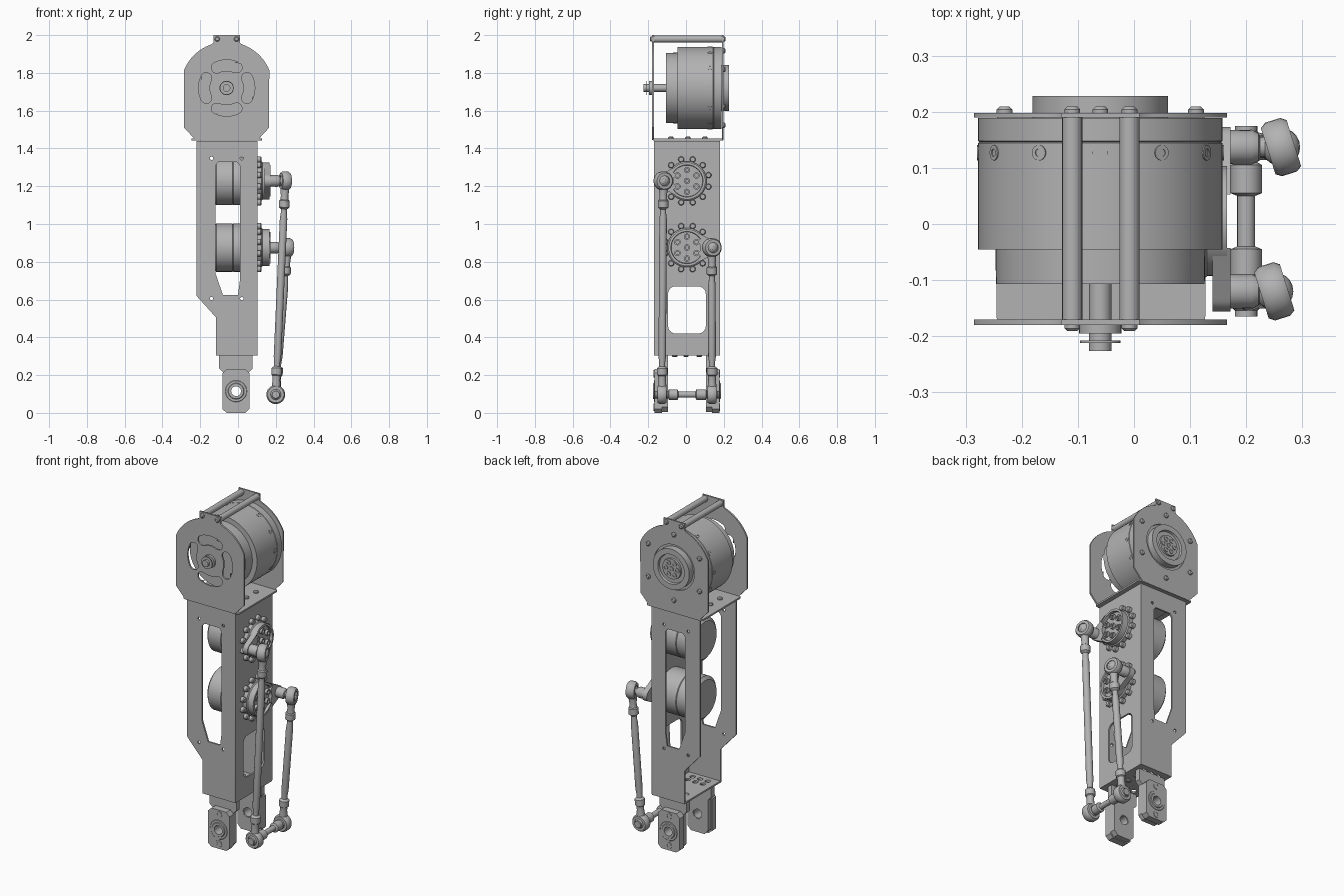
import bpy, bmesh
from math import sin, cos, pi, radians
from mathutils import Vector, Matrix

cube = bpy.data.objects.get("Cube")
if cube:
    bpy.data.objects.remove(cube, do_unlink=True)

grey = bpy.data.materials.new("machined grey")
grey.use_nodes = True
grey.diffuse_color = (0.45, 0.45, 0.45, 1)
grey.node_tree.nodes["Principled BSDF"].inputs["Base Color"].default_value = (0.45, 0.45, 0.45, 1)

X, Y, Z = Vector((1, 0, 0)), Vector((0, 1, 0)), Vector((0, 0, 1))


def finish(name, bm):
    bmesh.ops.remove_doubles(bm, verts=bm.verts, dist=0.00005)
    bmesh.ops.recalc_face_normals(bm, faces=bm.faces)
    mesh = bpy.data.meshes.new(name)
    bm.to_mesh(mesh)
    bm.free()
    mesh.materials.append(grey)
    obj = bpy.data.objects.new(name, mesh)
    bpy.context.collection.objects.link(obj)
    bpy.ops.object.select_all(action="DESELECT")
    obj.select_set(True)
    bpy.context.view_layer.objects.active = obj
    bpy.ops.object.shade_smooth_by_angle(angle=radians(35))
    return obj


def turned(name, profile, places, axis, segs=32, closed=False):
    """Lathe a (radius, distance) profile round an axis at each place."""
    bm = bmesh.new()
    turn = Vector(axis).to_track_quat("Z", "Y")
    for place in places:
        rings = [[bm.verts.new(Vector(place) + turn @ Vector(
            (r * cos(2 * pi * i / segs), r * sin(2 * pi * i / segs), t)))
            for i in range(segs)] for r, t in profile]
        pairs = list(zip(rings, rings[1:]))
        if closed:
            pairs.append((rings[-1], rings[0]))
        for a, b in pairs:
            for i in range(segs):
                j = (i + 1) % segs
                bm.faces.new((a[i], a[j], b[j], b[i]))
    bmesh.ops.remove_doubles(bm, verts=bm.verts, dist=0.00005)
    return finish(name, bm)


def rod(name, radius, start, end, places, axis, segs=32):
    return turned(name, [(0, start), (radius, start), (radius, end), (0, end)], places, axis, segs)


def plate(name, loops, low, high, axis):
    """Sheet cut from an outline plus hole loops, spanning low..high on an axis."""
    curve = bpy.data.curves.new(name, "CURVE")
    curve.dimensions, curve.fill_mode = "2D", "BOTH"
    curve.extrude = (high - low) / 2
    for loop in loops:
        spline = curve.splines.new("POLY")
        spline.points.add(len(loop) - 1)
        for p, (u, v) in zip(spline.points, loop):
            p.co = (u, v, 0, 1)
        spline.use_cyclic_u = True
    temp = bpy.data.objects.new(name + " outline", curve)
    mesh = bpy.data.meshes.new_from_object(temp)
    bm = bmesh.new()
    bm.from_mesh(mesh)
    bpy.data.objects.remove(temp)
    bpy.data.curves.remove(curve)
    bpy.data.meshes.remove(mesh)
    u, v = {"x": (Y, Z), "y": (X, Z), "z": (X, Y)}[axis]
    n = {"x": X, "y": Y, "z": Z}[axis]
    frame = Matrix((u, v, n)).transposed().to_4x4()
    bm.transform(Matrix.Translation(n * (low + high) / 2) @ frame)
    return finish(name, bm)


def arc(cx, cy, r, a0, a1, n=12):
    return [(cx + r * cos(radians(a0 + (a1 - a0) * i / n)),
             cy + r * sin(radians(a0 + (a1 - a0) * i / n))) for i in range(n + 1)]


def circle(cx, cy, r, n=20):
    return arc(cx, cy, r, 0, 360, n)[:-1]


def rounded(x0, x1, y0, y1, r):
    return (arc(x1 - r, y1 - r, r, 0, 90, 5) + arc(x0 + r, y1 - r, r, 90, 180, 5)
            + arc(x0 + r, y0 + r, r, 180, 270, 5) + arc(x1 - r, y0 + r, r, 270, 360, 5))


def around(n, r, offset=0):
    return [(r * cos(radians(offset) + 2 * pi * i / n),
             r * sin(radians(offset) + 2 * pi * i / n)) for i in range(n)]


# Hip bracket: two round-topped cheeks, a floor and spacer bars
CX, CZ = -0.06, 1.72
cheek = (arc(CX, CZ, 0.245, 23, 71) + [(0.01, 1.96), (0.01, 2.0), (-0.13, 2.0), (-0.13, 1.96)]
         + arc(CX, CZ, 0.245, 109, 157) + [(-0.285, 1.51), (-0.225, 1.445), (0.105, 1.445), (0.165, 1.51)])
slots = []
for a in (0, 90, 180, 270):
    def end(angle, start):
        c = Vector((CX + 0.12 * cos(radians(angle)), CZ + 0.12 * sin(radians(angle))))
        return arc(c.x, c.y, 0.029, start, start + 180, 8)
    slots.append(arc(CX, CZ, 0.149, a - 26, a + 26) + end(a + 26, a + 26)
                 + arc(CX, CZ, 0.091, a + 26, a - 26) + end(a - 26, a + 206))
plate("hip_cheek_front", [cheek] + slots, -0.18, -0.17, "y")
plate("hip_cheek_back", [cheek, circle(CX, CZ, 0.135, 40)], 0.19, 0.198, "y")
plate("hip_floor", [rounded(-0.245, 0.127, -0.175, 0.195, 0.01)], 1.443, 1.453, "z")
bars = [(-0.11, 0, 1.979), (-0.008, 0, 1.979)]
rod("spacer_bars", 0.018, -0.17, 0.19, bars, Y, 20)
head = [(0, 0), (0.014, 0), (0.014, 0.006), (0.009, 0.011), (0, 0.011)]
turned("bar_screws_front", head, [(x, -0.18, z) for x, y, z in bars], -Y, 14)
turned("bar_screws_back", head, [(x, 0.198, z) for x, y, z in bars], Y, 14)
turned("cheek_screws", head, [(CX + u, 0.198, CZ + v) for u, v in around(6, 0.197, 30)], Y, 14)
turned("floor_screws", head, [(x, y, 1.453) for x in (-0.17, 0.05) for y in (-0.08, 0.01, 0.1)], Z, 12)

# Hip motor with output boss and front spindle
turned("hip_motor", [(0, -0.107), (0.186, -0.107), (0.187, -0.045), (0.218, -0.045), (0.218, 0.144),
                     (0.215, 0.146), (0.218, 0.148), (0.218, 0.189), (0.121, 0.189), (0.121, 0.228),
                     (0.088, 0.228), (0.085, 0.215), (0.062, 0.215), (0.06, 0.224), (0, 0.224)],
       [(CX, 0, CZ)], Y, 64)
turned("boss_screws", [(0, 0), (0.015, 0), (0.015, 0.004), (0.008, 0.004), (0.008, 0.001), (0, 0.001)],
       [(CX, 0.224, CZ)] + [(CX + u, 0.224, CZ + v) for u, v in around(6, 0.038)], Y, 12)
for i, (u, v) in enumerate(around(12, 0.216)):
    turned("drum_screw", [(0, 0), (0.014, 0), (0.014, 0.004), (0.007, 0.004), (0.007, 0.002), (0, 0.002)],
           [(CX + u, 0.127, CZ + v)], (u, 0, v), 12)
turned("hip_spindle", [(0, 0.1), (0.02, 0.1), (0.02, 0.18), (0.038, 0.18), (0.038, 0.195), (0.02, 0.195),
                       (0.02, 0.208), (0.036, 0.208), (0.036, 0.212), (0.02, 0.212), (0.02, 0.226),
                       (0, 0.226)], [(CX, 0, CZ)], -Y, 24)

# Thigh channel: front and back sheets, side web, end webs
sheet = [(-0.22, 1.44), (0.1, 1.44), (0.1, 0.305), (-0.116, 0.305), (-0.116, 0.505), (-0.22, 0.62)]
window = [(-0.12, 1.31), (-0.105, 1.328), (-0.005, 1.328), (0.01, 1.31), (0.01, 0.7),
          (0, 0.625), (-0.08, 0.625), (-0.12, 0.74)]
pins = [circle(x, z, 0.009, 10) for x in (-0.14, 0.02) for z in (1.348, 0.605)]
plate("thigh_sheet_front", [sheet, window] + pins, -0.17, -0.16, "y")
plate("thigh_sheet_back", [sheet, window] + pins, 0.17, 0.18, "y")
plate("thigh_side_web", [rounded(-0.17, 0.18, 0.305, 1.44, 0.008), rounded(-0.095, 0.105, 0.42, 0.67, 0.04)],
      0.092, 0.102, "x")
plate("thigh_top_web", [rounded(-0.2, 0.1, -0.165, 0.175, 0.005)], 1.43, 1.44, "z")
foot_holes = [circle(x, y, 0.016, 12) for x in (-0.06, -0.01, 0.04) for y in (-0.12, -0.075, 0.085, 0.13)]
plate("thigh_bottom_web", [rounded(-0.116, 0.1, -0.165, 0.175, 0.005)] + foot_holes, 0.305, 0.315, "z")
turned("web_screws", head, [(0.04, y, 0.306) for y in (-0.06, 0.0, 0.07)], -Z, 12)

# Two leg drives: motor, hub, crank, ball joint stud and push rod
knob = (0.95, 0.3, 0)
ring = [(0.028, -0.024), (0.043, -0.024), (0.05, -0.014), (0.05, 0.014), (0.043, 0.024), (0.028, 0.024)]
ball = [(0.034 * sin(pi * i / 10), -0.034 * cos(pi * i / 10)) for i in range(11)]
MY = 0.005
for label, mz, jx, jy, by in (("upper", 1.228, 0.25, -0.12, -0.127), ("lower", 0.875, 0.262, 0.137, 0.138)):
    side = -1 if jy < 0 else 1
    turned(label + "_motor", [(0, -0.13), (0.11, -0.13), (0.128, -0.115), (0.128, -0.03), (0.125, -0.027),
                              (0.128, -0.024), (0.128, 0.092), (0, 0.092)], [(0, MY, mz)], X, 32)
    turned(label + "_flange_screws", [(0, 0.1), (0.016, 0.1), (0.016, 0.12), (0.012, 0.125), (0, 0.125)],
           [(0, MY + u, mz + v) for u, v in around(12, 0.118, 15)], X, 12)
    turned(label + "_hub", [(0, 0.1), (0.104, 0.1), (0.104, 0.125), (0.098, 0.13), (0.098, 0.166),
                            (0.085, 0.166), (0.083, 0.15), (0, 0.15)], [(0, MY, mz)], X, 40)
    turned(label + "_hub_screws", [(0, 0.15), (0.017, 0.15), (0.017, 0.165), (0.009, 0.165), (0.009, 0.155),
                                   (0, 0.155)],
           [(0, MY, mz)] + [(0, MY + u, mz + v) for u, v in around(6, 0.058, 30)], X, 12)
    # Tapered crank from the hub out to the stud
    mid = 0 if side > 0 else 180
    crank = arc(jy, mz, 0.036, mid - 70, mid + 70) + arc(MY, mz, 0.096, mid + 60, mid + 35, 4) \
        + arc(MY, mz, 0.07, mid + 30, mid - 30, 8) + arc(MY, mz, 0.096, mid - 35, mid - 60, 4)
    plate(label + "_crank", [crank], 0.14, 0.172, "x")
    turned(label + "_stud", [(0, 0.14), (0.03, 0.14), (0.031, 0.21), (0.025, 0.222), (0.018, 0.225),
                             (0.018, jx + 0.026), (0.012, jx + 0.032), (0, jx + 0.032)], [(0, jy, mz)], X, 20)
    top, low = Vector((jx, jy, mz)), Vector((0.2, by, 0.097))
    for tag, at, axis in (("_top", top, knob), ("_bottom", low, Y)):
        turned(label + "_rod_eye" + tag, ring, [at], axis, 28, closed=True)
        turned(label + "_rod_ball" + tag, ball, [at], axis, 20)
    length = (low - top).length
    half = [(0, 0.035), (0.024, 0.035), (0.02, 0.08), (0.022, 0.1), (0.028, 0.105), (0.028, 0.14),
            (0.022, 0.145), (0.016, 0.15), (0.016, 0.17), (0.02, 0.2)]
    turned(label + "_push_rod", half + [(r, length - t) for r, t in reversed(half)], [top], low - top, 16)

# Ankle cross pin joining the two push rods
turned("ankle_cross_pin", [(0, -0.165), (0.02, -0.165), (0.02, -0.095), (0.028, -0.09), (0.028, -0.045),
                           (0.016, -0.04), (0.016, 0.05), (0.028, 0.055), (0.028, 0.105), (0.02, 0.11),
                           (0.02, 0.175), (0, 0.175)], [(0.2, 0, 0.097)], Y, 20)

# Ankle fork: tongue, bearing block, race and screws on both sides
AX, AZ = -0.01, 0.115
bore = circle(AX, AZ, 0.03, 24)
tongue = [(-0.1, 0.306), (0.078, 0.306), (0.078, 0.235), (0.058, 0.215), (0.058, 0.03), (0.035, 0.005),
          (-0.055, 0.005), (-0.078, 0.03), (-0.078, 0.215), (-0.1, 0.235)]
block = [(-0.06, 0), (0.04, 0), (0.06, 0.02), (0.06, 0.21), (0.04, 0.232), (-0.06, 0.232),
         (-0.083, 0.21), (-0.083, 0.02)]
for label, outer, s in (("front", -0.168, -1), ("back", 0.178, 1)):
    step = [outer, outer - s * 0.04, outer - s * 0.072]
    plate(label + "_bearing_block", [block, bore], min(step[:2]), max(step[:2]), "y")
    plate(label + "_fork_tongue", [tongue, bore], min(step[1:]), max(step[1:]), "y")
    turned(label + "_bearing_race", [(0.026, -0.07), (0.026, 0.006), (0.04, 0.006), (0.043, 0.002),
                                     (0.055, 0.002), (0.06, -0.003), (0.06, -0.07)],
           [(AX, outer, AZ)], Y * s, 32, closed=True)
    turned(label + "_block_screws", [(0, 0), (0.02, 0), (0.02, 0.003), (0.01, 0.003), (0.01, 0.001), (0, 0.001)],
           [(AX, outer, z) for z in (0.03, 0.207)], Y * s, 16)
